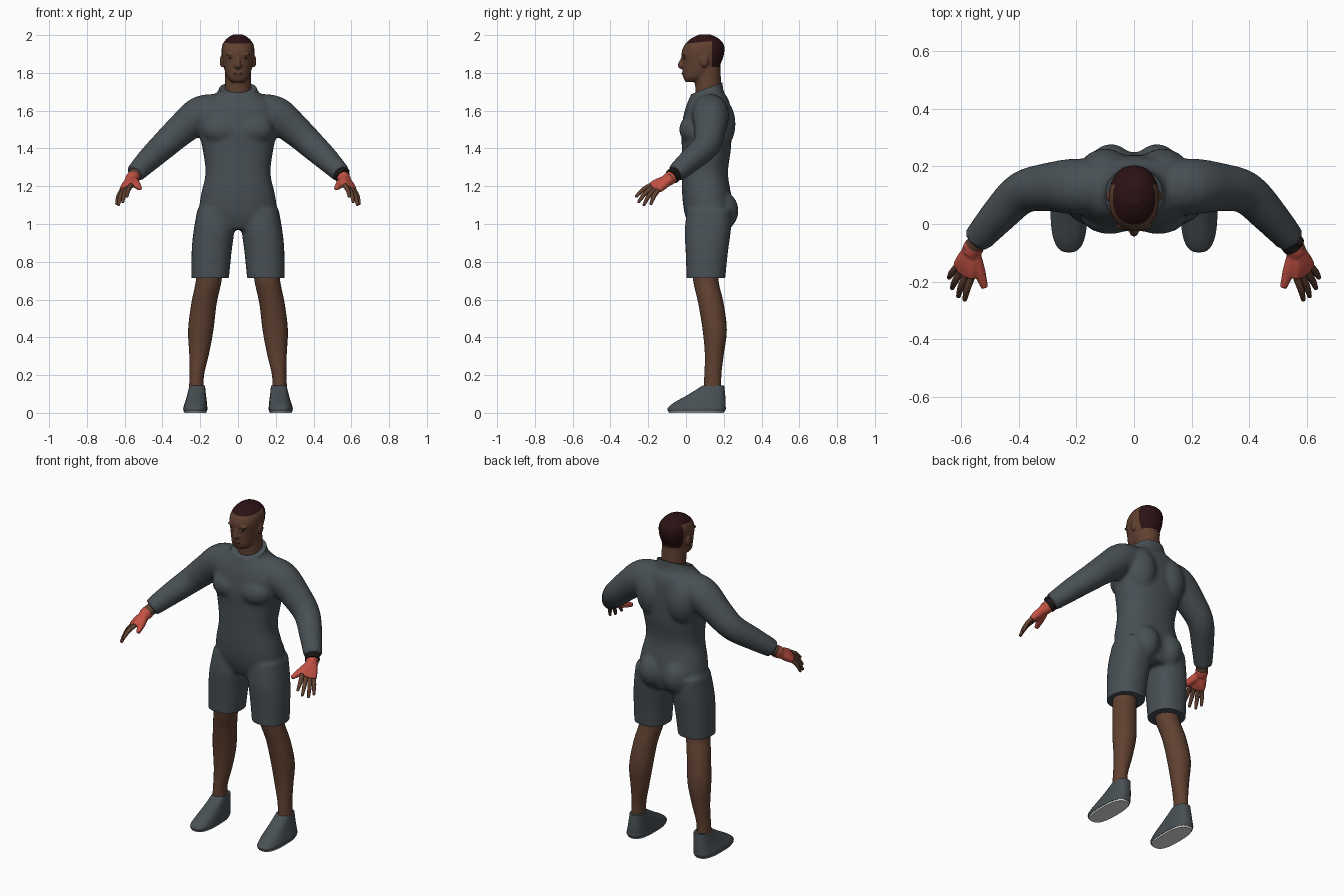
import bpy, bmesh, math
from mathutils import Vector, Matrix

cube = bpy.data.objects.get("Cube")
if cube:
    bpy.data.objects.remove(cube, do_unlink=True)


def material(name, *rgb):
    m = bpy.data.materials.new(name)
    m.use_nodes = True
    m.diffuse_color = (*rgb, 1)
    bsdf = m.node_tree.nodes["Principled BSDF"]
    bsdf.inputs["Base Color"].default_value = (*rgb, 1)
    bsdf.inputs["Roughness"].default_value = 0.8
    return m


SUIT = material("slate_cloth", 0.065, 0.08, 0.09)
SKIN = material("brown_skin", 0.118, 0.052, 0.03)
HAIR = material("dark_hair", 0.024, 0.006, 0.007)
GLOVE = material("red_glove", 0.55, 0.085, 0.058)
BLACK = material("black_strap", 0.012, 0.009, 0.009)
WHITE = material("white_sole", 0.75, 0.75, 0.75)
LIP = material("dark_lips", 0.075, 0.03, 0.022)


def spline(a, b, c, d, t):
    return 0.5 * (2 * b + (c - a) * t + (2 * a - 5 * b + 4 * c - d) * t * t
                  + (3 * b - a - 3 * c + d) * t ** 3)


def loft(bm, sections, side=1, upright=True, power=2.0, sides=28, steps=4):
    """Skin through sections (x, y, z, rx[, ry]), smoothed along the length."""
    rows = [Vector((side * s[0], s[1], s[2], s[3])) for s in sections]
    depth = [s[-1] for s in sections]
    last, path = len(rows) - 1, []
    for i in range(last):
        k = [max(i - 1, 0), i, i + 1, min(i + 2, last)]
        for j in range(steps):
            t = j / steps
            path.append((spline(*[rows[q] for q in k], t), spline(*[depth[q] for q in k], t)))
    path.append((rows[-1], depth[-1]))
    rings = []
    for i, (row, ry) in enumerate(path):
        u, v = Vector((1, 0, 0)), Vector((0, 1, 0))
        if not upright:
            along = path[min(i + 1, len(path) - 1)][0].xyz - path[max(i - 1, 0)][0].xyz
            v = along.cross(Vector((0.3, 0.2, 1))).normalized()
            u = v.cross(along).normalized()
        ring = []
        for j in range(sides):
            a = math.tau * j / sides
            c, s = [math.copysign(abs(f) ** (2 / power), f) for f in (math.cos(a), math.sin(a))]
            ring.append(bm.verts.new(row.xyz + u * c * row.w + v * s * ry))
        rings.append(ring)
    for a, b in zip(rings, rings[1:]):
        for j in range(sides):
            k = (j + 1) % sides
            bm.faces.new((a[j], a[k], b[k], b[j]))
    bm.faces.new(rings[0])
    bm.faces.new(rings[-1])


def ball(bm, centre, size):
    m = Matrix.Translation(centre) @ Matrix.Diagonal((*size, 1))
    bmesh.ops.create_uvsphere(bm, u_segments=20, v_segments=12, radius=1, matrix=m)


def finish(name, bm, mats, voxel=0, smooth=4, cuts=(), rule=None):
    """Make the object; voxel fuses overlapping forms into one surface."""
    bmesh.ops.recalc_face_normals(bm, faces=bm.faces[:])
    mesh = bpy.data.meshes.new(name)
    bm.to_mesh(mesh)
    bm.free()
    obj = bpy.data.objects.new(name, mesh)
    bpy.context.collection.objects.link(obj)
    if voxel:
        fuse = obj.modifiers.new("fuse", "REMESH")
        fuse.mode, fuse.voxel_size = "VOXEL", voxel
        soft = obj.modifiers.new("soften", "SMOOTH")
        soft.factor, soft.iterations = 0.5, smooth
        graph = bpy.context.evaluated_depsgraph_get()
        mesh = bpy.data.meshes.new_from_object(obj.evaluated_get(graph))
        obj.modifiers.clear()
        obj.data = mesh
        mesh.name = name
    if cuts:
        bm = bmesh.new()
        bm.from_mesh(mesh)
        for point, normal, trim in cuts:
            res = bmesh.ops.bisect_plane(bm, geom=bm.verts[:] + bm.edges[:] + bm.faces[:],
                                         plane_co=point, plane_no=normal, clear_outer=trim)
            if trim:
                edges = [e for e in res["geom_cut"] if isinstance(e, bmesh.types.BMEdge)]
                bmesh.ops.holes_fill(bm, edges=edges, sides=0)
        bm.to_mesh(mesh)
        bm.free()
    mesh.materials.clear()
    for m in mats:
        mesh.materials.append(m)
    for p in mesh.polygons:
        p.use_smooth = True
        p.material_index = int(rule(p.center)) if rule else 0
    mesh.set_sharp_from_angle(angle=math.radians(50))
    return obj


# Bodysuit: torso, shorts and sleeves fused together
bm = bmesh.new()
loft(bm, [(0, .125, .97, .17, .10), (0, .122, 1.05, .205, .128), (0, .11, 1.15, .197, .13),
          (0, .1, 1.27, .172, .122), (0, .108, 1.4, .188, .13), (0, .108, 1.5, .21, .133),
          (0, .115, 1.6, .21, .122), (0, .12, 1.66, .165, .105), (0, .115, 1.7, .108, .085),
          (0, .11, 1.78, .085, .08)], power=2.3, sides=40)
for s in (1, -1):
    loft(bm, [(.115, .125, 1.08, .1, .12), (.128, .115, .96, .108, .122),
              (.14, .11, .85, .106, .112), (.148, .105, .7, .099, .102)], s, power=2.3)
    loft(bm, [(.1, .125, 1.6, .09), (.2, .13, 1.578, .098), (.3, .128, 1.5, .084),
              (.39, .108, 1.418, .074), (.47, .03, 1.343, .064), (.545, -.055, 1.268, .051)],
         s, upright=False)
    ball(bm, (s * .085, .04, 1.5), (.105, .076, .08))     # chest
    ball(bm, (s * .1, .175, 1.53), (.095, .088, .14))     # shoulder blade
    ball(bm, (s * .08, .165, 1.07), (.092, .114, .115))   # seat
finish("bodysuit", bm, [SUIT], 0.011, 6,
       cuts=[((0, .035, 1.69), (0, -.38, 1), True), ((0, 0, .715), (0, 0, -1), True)])

# Head and neck, with cropped hair bounded by clean cuts
bm = bmesh.new()
loft(bm, [(0, .122, 1.64, .07, .07), (0, .117, 1.74, .069, .069), (0, .112, 1.85, .068, .07)])
loft(bm, [(0, .035, 1.752, .034, .038), (0, .05, 1.775, .057, .064), (0, .07, 1.81, .07, .087),
          (0, .085, 1.86, .081, .104), (0, .09, 1.91, .087, .113), (0, .097, 1.95, .082, .103),
          (0, .1, 1.982, .059, .073), (0, .1, 2.003, .025, .03)], power=2.2)
loft(bm, [(0, -.014, 1.888, .009), (0, -.024, 1.86, .011), (0, -.03, 1.84, .015),
          (0, -.018, 1.829, .012)], upright=False)
ball(bm, (0, -.008, 1.797), (.03, .012, .018))
for s in (1, -1):
    ball(bm, (s * .033, -.007, 1.898), (.03, .015, .009))
    ball(bm, (s * .013, -.018, 1.838), (.011, .011, .008))
    ball(bm, (s * .086, .097, 1.862), (.011, .02, .032))
finish("head", bm, [SKIN, HAIR], 0.0055, 3,
       cuts=[((0, 0, 1.955), (0, -.1, 1), False), ((0, .138, 0), (0, 1, 0), False),
             ((0, 0, 1.83), (0, 0, 1), False)],
       rule=lambda c: c.z > 1.955 + .1 * c.y or (c.y > .138 and c.z > 1.83))

# Eyes and mouth
bm = bmesh.new()
for s in (1, -1):
    ball(bm, (s * .034, -.006, 1.877), (.014, .008, .005))
finish("eyes", bm, [BLACK])
bm = bmesh.new()
ball(bm, (0, -.015, 1.797), (.024, .008, .007))
finish("lips", bm, [LIP])

for s, label in ((1, "left"), (-1, "right")):
    # Bare lower leg
    bm = bmesh.new()
    loft(bm, [(.15, .105, .8, .07, .07), (.155, .105, .7, .068, .067), (.18, .132, .58, .067, .067),
              (.197, .152, .44, .067, .064), (.206, .15, .31, .052, .05),
              (.218, .142, .2, .038, .045), (.222, .14, .1, .04, .047)], s)
    finish(label + "_leg", bm, [SKIN])

    # Shoe and sole
    bm = bmesh.new()
    loft(bm, [(.226, .055, .008, .062, .15), (.226, .056, .022, .064, .155),
              (.225, .062, .037, .062, .148), (.222, .078, .06, .057, .132),
              (.219, .112, .1, .049, .095), (.216, .146, .146, .041, .056)],
         s, power=2.7, sides=36)
    finish(label + "_shoe", bm, [SUIT])
    bm = bmesh.new()
    loft(bm, [(.226, .055, 0, .057, .144), (.226, .055, .014, .0625, .152)],
         s, power=2.7, sides=36, steps=1)
    finish(label + "_sole", bm, [WHITE])

    # Wrist
    bm = bmesh.new()
    loft(bm, [(.52, -.03, 1.288, .034), (.565, -.09, 1.238, .033)], s, upright=False)
    finish(label + "_wrist", bm, [SKIN])

    # Glove palm and bare fingers fan out from the wrist
    knuckles = [(.565, -.187, 1.205), (.584, -.18, 1.192), (.602, -.167, 1.183), (.615, -.148, 1.178)]
    tips = [(.588, -.262, 1.148), (.61, -.25, 1.118), (.632, -.222, 1.103), (.642, -.185, 1.108)]
    palm, fingers = bmesh.new(), bmesh.new()
    loft(palm, [(.552, -.072, 1.25, .036), (.568, -.1, 1.232, .034)], s, upright=False)
    for k, t in zip(knuckles, tips):
        k, t = Vector(k), Vector(t)
        root = Vector((.563, -.085, 1.24)).lerp(k, 0.1)
        loft(palm, [(*root, .026), (*root.lerp(k, .6), .023), (*k, .016)], s, upright=False)
        bend = k.lerp(t, .5) + Vector((.004, -.003, .005))
        loft(fingers, [(*k, .0125), (*bend, .012), (*t, .008)], s, upright=False, sides=12)
        ball(fingers, (s * t.x, t.y, t.z), (.008, .008, .008))
    loft(palm, [(.56, -.1, 1.235, .026), (.537, -.165, 1.208, .021), (.519, -.222, 1.188, .012)],
         s, upright=False)
    finish(label + "_glove", palm, [GLOVE], 0.005, 4)
    finish(label + "_fingers", fingers, [SKIN])

# Wristwatch on the left arm
bm = bmesh.new()
loft(bm, [(.542, -.058, 1.264, .041), (.555, -.075, 1.25, .041)], upright=False, steps=1)
ball(bm, (.572, -.062, 1.28), (.018, .02, .016))
finish("wristwatch", bm, [BLACK])
